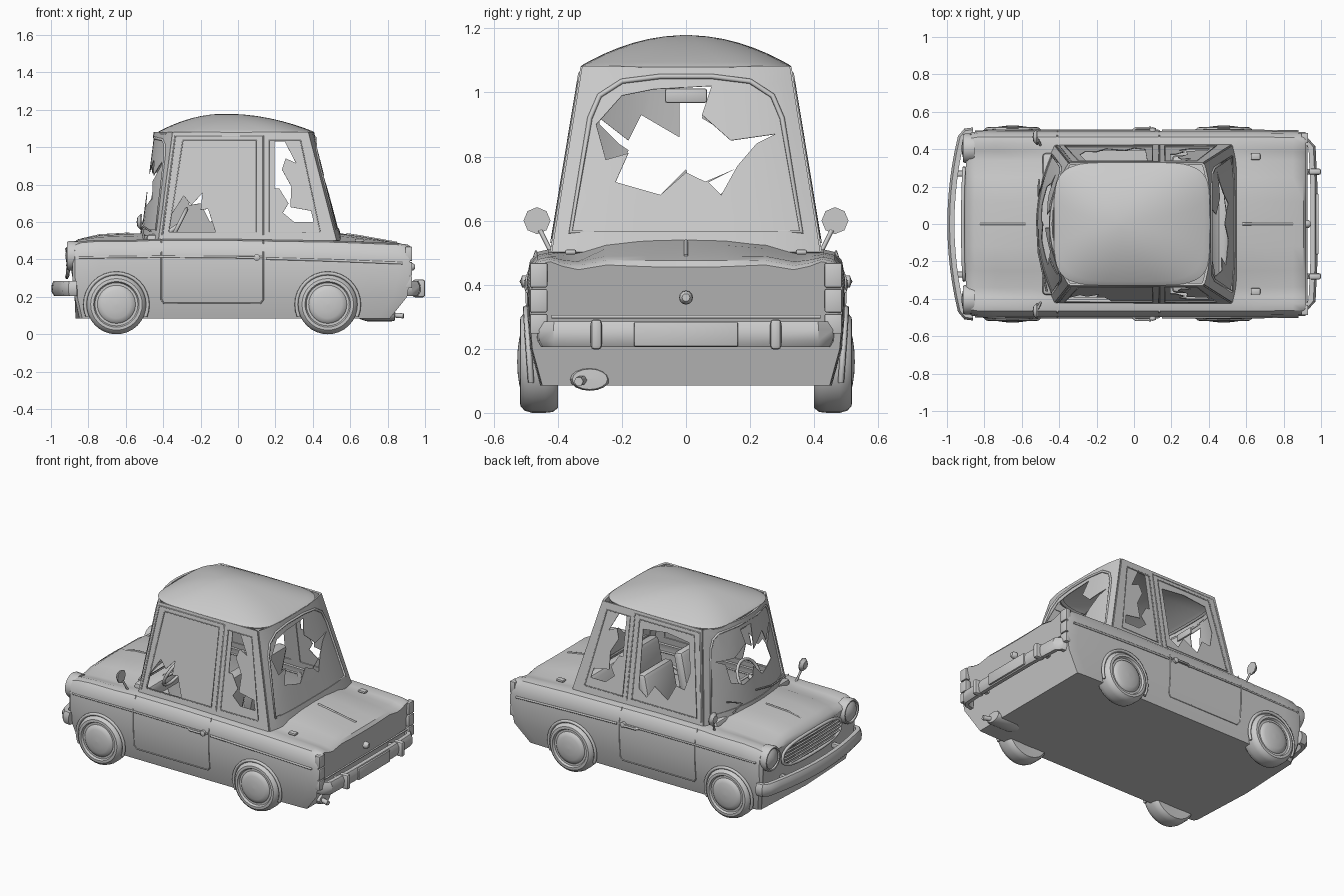
import bpy, bmesh, math
from mathutils import Vector

if "Cube" in bpy.data.objects:
    bpy.data.objects.remove(bpy.data.objects["Cube"])


def finish(name, bm, angle=35, thick=0):
    bmesh.ops.recalc_face_normals(bm, faces=bm.faces[:])
    me = bpy.data.meshes.new(name)
    bm.to_mesh(me)
    bm.free()
    ob = bpy.data.objects.new(name, me)
    bpy.context.collection.objects.link(ob)
    bpy.ops.object.select_all(action='DESELECT')
    ob.select_set(True)
    bpy.context.view_layer.objects.active = ob
    if thick:
        m = ob.modifiers.new("thickness", 'SOLIDIFY')
        m.thickness, m.offset = thick, 0
        bpy.ops.object.convert(target='MESH')
    bpy.ops.object.shade_smooth_by_angle(angle=math.radians(angle))
    return ob


def loft(name, rings, start_cap=True, keep=lambda c: True, angle=35):
    bm = bmesh.new()
    vs = [[bm.verts.new(p) for p in r] for r in rings]
    n = len(vs[0])
    for a, b in zip(vs, vs[1:]):
        for i in range(n):
            q = [a[i], a[(i + 1) % n], b[(i + 1) % n], b[i]]
            if keep(sum((v.co for v in q), Vector()) / 4):
                bm.faces.new(q)
    if start_cap:
        bm.faces.new(vs[0])
    bm.faces.new(vs[-1])
    return finish(name, bm, angle)


def box(name, loc, size, rot_y=0, bevel=0.006):
    bm = bmesh.new()
    bmesh.ops.create_cube(bm, size=1)
    for v in bm.verts:
        v.co = [a * b for a, b in zip(v.co, size)]
    bmesh.ops.bevel(bm, geom=bm.edges[:], offset=min(bevel, min(size) * .4), segments=2, affect='EDGES', profile=.5)
    ob = finish(name, bm)
    ob.location, ob.rotation_euler = loc, (0, rot_y, 0)


def tube(name, pts, r, cyclic=False):
    cu = bpy.data.curves.new(name, 'CURVE')
    cu.dimensions, cu.bevel_depth, cu.bevel_resolution, cu.use_fill_caps = '3D', r, 1, True
    sp = cu.splines.new('POLY')
    sp.points.add(len(pts) - 1)
    for p, c in zip(sp.points, pts):
        p.co = (*c, 1)
    sp.use_cyclic_u = cyclic
    ob = bpy.data.objects.new(name, cu)
    bpy.context.collection.objects.link(ob)
    bpy.ops.object.select_all(action='DESELECT')
    ob.select_set(True)
    bpy.context.view_layer.objects.active = ob
    bpy.ops.object.convert(target='MESH')


def lathe(name, prof, loc, axis, seg=32, flat=1):
    # prof is (radius, distance along axis); axis is 'x' or 'y'
    rings = []
    for r, d in prof:
        ring = []
        for k in range(seg):
            a = 2 * math.pi * k / seg
            u, v = max(r, 1e-4) * math.cos(a), max(r, 1e-4) * math.sin(a) * flat
            ring.append(Vector(loc) + Vector((d, u, v) if axis == 'x' else (u, d, v)))
        rings.append(ring)
    loft(name, rings)


def panel(name, loops, surf, thick, cuts=()):
    # flat outline with holes, sliced and mapped on a surface
    bm = bmesh.new()
    for lp in loops:
        vs = [bm.verts.new((u, v, 0)) for u, v in lp]
        for a, b in zip(vs, vs[1:] + vs[:1]):
            bm.edges.new((a, b))
    bmesh.ops.triangle_fill(bm, edges=bm.edges[:], use_beauty=True, normal=(0, 0, 1))
    for c in cuts:
        bmesh.ops.bisect_plane(bm, geom=bm.verts[:] + bm.edges[:] + bm.faces[:], plane_co=(c, 0, 0), plane_no=(1, 0, 0))
    for v in bm.verts:
        v.co = surf(v.co.x, v.co.y)
    finish(name, bm, 35, thick)


# Lower body: lofted shell, open under the cabin
def section(x, w, zs, zc, dip):
    half = [(0, .085), (.455, .085), (.487, .2), (.495, .3), (.497, zs - .09), (.487, zs - .035), (.465, zs - .008),
            (.43, zs), (.39, zs - dip * .6), (.34, zs - dip), (.25, zs + (zc - zs) * .6), (.12, zs + (zc - zs) * .93), (0, zc)]
    pts = []
    for y, z in half + [(-y, z) for y, z in half[-2:0:-1]]:
        xx = x
        if x < -.8:
            xx += max(0, .25 - z) * .25 - .025 * (1 - (y / .5) ** 2)
        elif x > .8:
            xx -= max(0, .22 - z) * .8
        pts.append((xx, y * w, z))
    return pts


stations = [(-.885, .95, .465, .45, .01), (-.87, .985, .485, .48, .015), (-.83, 1, .498, .508, .02), (-.74, 1, .505, .53, .02),
            (-.55, 1, .505, .54, .01), (-.43, 1, .51, .54, 0), (-.1, 1, .51, .53, 0), (.2, 1, .505, .53, 0), (.51, 1, .5, .545, 0),
            (.65, 1, .495, .525, .01), (.85, .995, .487, .49, .015), (.905, .99, .48, .475, .02), (.92, .985, .472, .455, .025)]
loft("body", [section(*s) for s in stations],
     keep=lambda c: not (-.43 < c.x < .51 and abs(c.y) < .4 and c.z > .4))


# Cabin surfaces
def side_y(z):
    return .418 - .165 * (z - .5)


def side(s):
    return lambda x, z: Vector((x, s * side_y(z), z))


def front(y, z):
    return Vector((-.42 + .13 * (z - .5) - .10 * (1 - (y / side_y(z)) ** 2), y, z))


def back(y, z):
    return Vector((.52 - .26 * (z - .5) + .03 * (1 - (y / side_y(z)) ** 4), y, z))


def sym(half):
    return half + [(-y, z) for y, z in half[::-1] if y > 0]


cuts = [k * .06 for k in range(-6, 7)]
door_win = [(-.37, .545), (.10, .545), (.10, 1.035), (-.295, 1.035)]
rear_win = [(.165, .545), (.44, .545), (.335, 1.035), (.165, 1.035)]
screen_win = sym([(.37, .56), (.30, .96), (.28, 1.01), (.24, 1.04), (.1, 1.05)])
back_win = sym([(.36, .565), (.30, .92), (.27, .99), (.2, 1.035), (.08, 1.05)])
end_face = sym([(.418, .5), (.322, 1.08)])
panel("windscreen_frame", [end_face, screen_win], front, .014, cuts)
panel("rear_window_frame", [end_face, back_win], back, .014, cuts)
side_face = [(-.42, .5), (.52, .5), (.369, 1.08), (-.345, 1.08)]

# Broken glass
screen_hole = [(-.27, .9), (-.21, .84), (-.18, .82), (-.22, .72), (-.08, .68), (0, .76), (.02, .70), (.1, .68), (.2, .72),
               (.22, .84), (.28, .87), (.15, .86), (.05, .92), (.08, 1.02), (-.02, 1.02), (-.02, .86), (-.14, .93), (-.18, .85), (-.27, .92)]
back_hole = [(-.28, .9), (-.25, .79), (-.18, .81), (-.22, .72), (-.08, .68), (0, .75), (.06, .72), (.15, .76), (.07, .72), (.11, .68),
             (.16, .77), (.22, .84), (.28, .87), (.14, .85), (.05, .93), (.08, 1.02), (-.1, 1.01), (-.2, .99)]
panel("windscreen_glass", [screen_win, screen_hole], front, .004, cuts)
panel("rear_glass", [back_win, back_hole], back, .004, cuts)
quarter_hole = [(.195, 1.03), (.25, 1.03), (.31, .915), (.255, .94), (.235, .88), (.285, .79), (.28, .68), (.39, .66),
                (.405, .6), (.3, .6), (.24, .65), (.27, .7), (.22, .78), (.195, .78)]
panel("door_glass_left", [[(-.12, .545), (.10, .545), (.10, 1.035), (-.295, 1.035), (-.355, .64), (-.29, .74), (-.25, .69),
                           (-.19, .755), (-.2, .665), (-.16, .67)]], side(-1), .004)
panel("door_glass_right", [door_win, [(.06, .62), (.07, .98), (-.1, 1.0), (-.26, .98), (-.29, .8), (-.26, .69), (-.2, .7),
                                      (-.15, .6), (-.05, .66), (0, .58)]], side(1), .004)

# Parts on both sides
for s, tag in ((-1, "left"), (1, "right")):
    f = side(s)
    panel("cabin_side_" + tag, [side_face, door_win, rear_win], f, .014)
    panel("quarter_glass_" + tag, [rear_win, quarter_hole], f, .004)
    for nm, win in (("door", door_win), ("quarter", rear_win)):
        tube(nm + "_window_seal_" + tag, [f(*p) + Vector((0, s * .006, 0)) for p in win], .004, True)
    tube("door_upper_edge_" + tag, [f(*p) + Vector((0, s * .006, 0)) for p in [(-.405, .53), (-.335, 1.06), (.135, 1.06), (.135, .53)]], .005)
    tube("door_lower_edge_" + tag, [(x, s * y, z) for x, y, z in [
        (-.41, .467, .507), (-.41, .498, .42), (-.41, .496, .3), (-.41, .484, .185), (-.395, .479, .165), (.12, .479, .165),
        (.135, .484, .185), (.135, .496, .3), (.135, .498, .42), (.135, .467, .503)]], .004)
    tube("side_trim_front_" + tag, [(-.85, s * .493, .41), (-.42, s * .499, .415), (.13, s * .499, .412)], .006)
    tube("side_trim_rear_" + tag, [(.15, s * .499, .405), (.5, s * .499, .395), (.88, s * .495, .38)], .007)
    tube("door_handle_" + tag, [(-.01, s * .495, .41), (.01, s * .513, .41), (.09, s * .513, .41)], .007)
    lathe("door_lock_" + tag, [(0, .49 * s), (.018, .49 * s), (.018, .512 * s), (0, .518 * s)], (.10, 0, .41), 'y', 12)
    # Wheels and arches
    for x, nm in ((-.65, "front"), (.48, "rear")):
        prof = [(0, .41), (.10, .40), (.145, .40), (.157, .415), (.16, .44), (.16, .48), (.153, .504), (.138, .517), (.122, .518),
                (.115, .505), (.102, .505), (.097, .512), (.075, .52), (.04, .525), (0, .527)]
        lathe(nm + "_wheel_" + tag, [(r, d * s) for r, d in prof], (x, 0, .16), 'y')
        arc = [math.radians(-22 + 224 * k / 20) for k in range(21)]
        tube(nm + "_arch_" + tag, [(x + .168 * math.cos(a), s * (.488 + .012 * math.sin(a)), .158 + .168 * math.sin(a)) for a in arc], .010)
    # Headlights, tail lights, mirrors, hinges, wipers
    lathe("headlight_" + tag, [(0, .03), (.077, .03), (.08, -.02), (.074, -.032), (.066, -.03), (.063, -.02), (.045, -.034), (0, -.042)],
          (-.882, s * .405, .42), 'x', 24)
    for z, h in ((.278, .066), (.35, .076), (.43, .08)):
        box("tail_light_" + tag, (.913, s * .46, z), (.036, .054, h - .004), 0, .004)
    lathe("mirror_" + tag, [(0, -.022), (.025, -.018), (.042, 0), (.042, .006), (0, .006)], (-.52, s * .465, .6), 'x', 8)
    tube("mirror_stalk_" + tag, [(-.515, s * .455, .57), (-.5, s * .42, .5)], .007)
    box("boot_hinge_" + tag, (.65, s * .36, .502), (.05, .035, .016))
    tube("wiper_" + tag, [front(s * .3 - .06, .55) + Vector((-.03, 0, 0)), front(s * .15, .58) + Vector((-.015, 0, 0)),
                          front(s * .12 + .14, .62) + Vector((-.015, 0, 0))], .005)
    # Front seats
    box("seat_cushion_" + tag, (-.1, s * .19, .32), (.27, .3, .12), 0, .03)
    box("seat_back_" + tag, (.06, s * .19, .5), (.07, .3, .36), .2, .03)

tube("windscreen_seal", [front(*p) + Vector((-.006, 0, 0)) for p in screen_win], .008, True)
tube("rear_window_seal", [back(*p) + Vector((.006, 0, 0)) for p in back_win], .008, True)


# Roof: domed rounded rectangle with a rim
def roof_ring(r, z, n=48):
    out, e = [], .42 + .55 * max(0, 1 - r) ** .8
    for k in range(n):
        c, sn = math.cos(2 * math.pi * k / n), math.sin(2 * math.pi * k / n)
        x, y = math.copysign(abs(c) ** e, c), math.copysign(abs(sn) ** e, sn)
        out.append((-.01 - .06 * (1 - r) + .418 * r * x, .33 * r * y, z))
    return out


rr = [.98, .93, .86, .77, .65, .5, .35, .2, .05]
loft("roof", [roof_ring(.94, 1.072), roof_ring(.97, 1.062), roof_ring(.99, 1.066), roof_ring(1, 1.08)]
     + [roof_ring(r, 1.082 + .097 * (1 - r ** 2)) for r in rr], start_cap=False)


# Bumpers: profile swept along a bent path
def bumper(name, path, d):
    rings = []
    for i, p in enumerate(path):
        a, b = Vector(path[max(i - 1, 0)]), Vector(path[min(i + 1, len(path) - 1)])
        t = (b - a).normalized()
        n = Vector((-t.y, t.x)) * d
        rings.append([(p[0] + n.x * o, p[1] + n.y * o, z) for o, z in
                      [(.012, .205), (.024, .225), (.026, .26), (.014, .285), (-.012, .285), (-.012, .205)]])
    loft(name, rings)


curve = [(-.972 + .055 * (y / .46) ** 2, y) for y in [-.46 + .0767 * k for k in range(13)]]
bumper("front_bumper", [(-.86, -.49), (-.895, -.487)] + curve + [(-.895, .487), (-.86, .49)], 1)
bumper("rear_bumper", [(.88, -.44), (.92, -.435), (.945, -.41), (.955, -.2), (.955, .2), (.945, .41), (.92, .435), (.88, .44)], -1)
for s in (-1, 1):
    box("rear_overrider", (.967, s * .28, .245), (.066, .035, .095), 0, .012)
    box("rear_bumper_bracket", (.92, s * .28, .245), (.06, .03, .03))
    box("front_bumper_bracket", (-.91, s * .27, .245), (.08, .03, .03))
box("rear_plate", (.98, 0, .245), (.014, .325, .075), 0, .004)


# Grille
def nose(y, z):
    return (-.895 - .02 * (1 - (y / .5) ** 2), y, z)


def oval(k, n):
    c, sn = math.cos(2 * math.pi * k / n), math.sin(2 * math.pi * k / n)
    return nose(.3 * math.copysign(abs(c) ** .7, c), .38 + .075 * math.copysign(abs(sn) ** .7, sn))


tube("grille_rim", [oval(k, 32) for k in range(32)], .01, True)
for k in range(1, 7):
    z = .305 + .15 * k / 7
    w = .29 * (1 - (abs(z - .38) / .077) ** 2.8) ** (1 / 2.8)
    tube("grille_slat", [nose(w * t, z) for t in (-1, -.5, 0, .5, 1)], .006)

# Bonnet and boot ridges, boot edge, lock
tube("bonnet_ridge", [(-.88, 0, .475), (-.83, 0, .509), (-.74, 0, .53), (-.58, 0, .539)], .006)
tube("boot_ridge", [(.58, 0, .535), (.65, 0, .524), (.85, 0, .489)], .007)
tube("boot_lower_edge", [(.922, -.42, .3), (.922, .42, .3)], .006)
lathe("boot_lock", [(0, 0), (.022, 0), (.02, .02), (.012, .03), (0, .03)], (.915, 0, .36), 'x', 12)

# Exhaust
lathe("muffler", [(0, .64), (.04, .65), (.062, .69), (.062, .82), (.055, .838), (0, .84)], (0, -.3, .105), 'x', 16, .58)
tube("exhaust_pipe", [(.8, -.31, .105), (.84, -.325, .102), (.885, -.335, .098)], .015)

# Interior
box("rear_seat_cushion", (.32, 0, .3), (.24, .74, .12), 0, .03)
box("rear_seat_back", (.46, 0, .43), (.08, .74, .28), .2, .03)
box("dashboard", (-.43, 0, .49), (.12, .76, .09), 0, .02)
box("inner_mirror", (-.39, 0, .99), (.015, .13, .045))
hub = Vector((-.32, -.19, .58))
wheel = [hub + Vector((.045 * math.sin(a), .1 * math.cos(a), .09 * math.sin(a))) for a in [math.pi * k / 10 for k in range(20)]]
tube("steering_wheel", wheel, .01, True)
tube("steering_spokes", [wheel[0], hub, wheel[10]], .008)
tube("steering_column", [hub, (-.44, -.19, .5)], .014)
